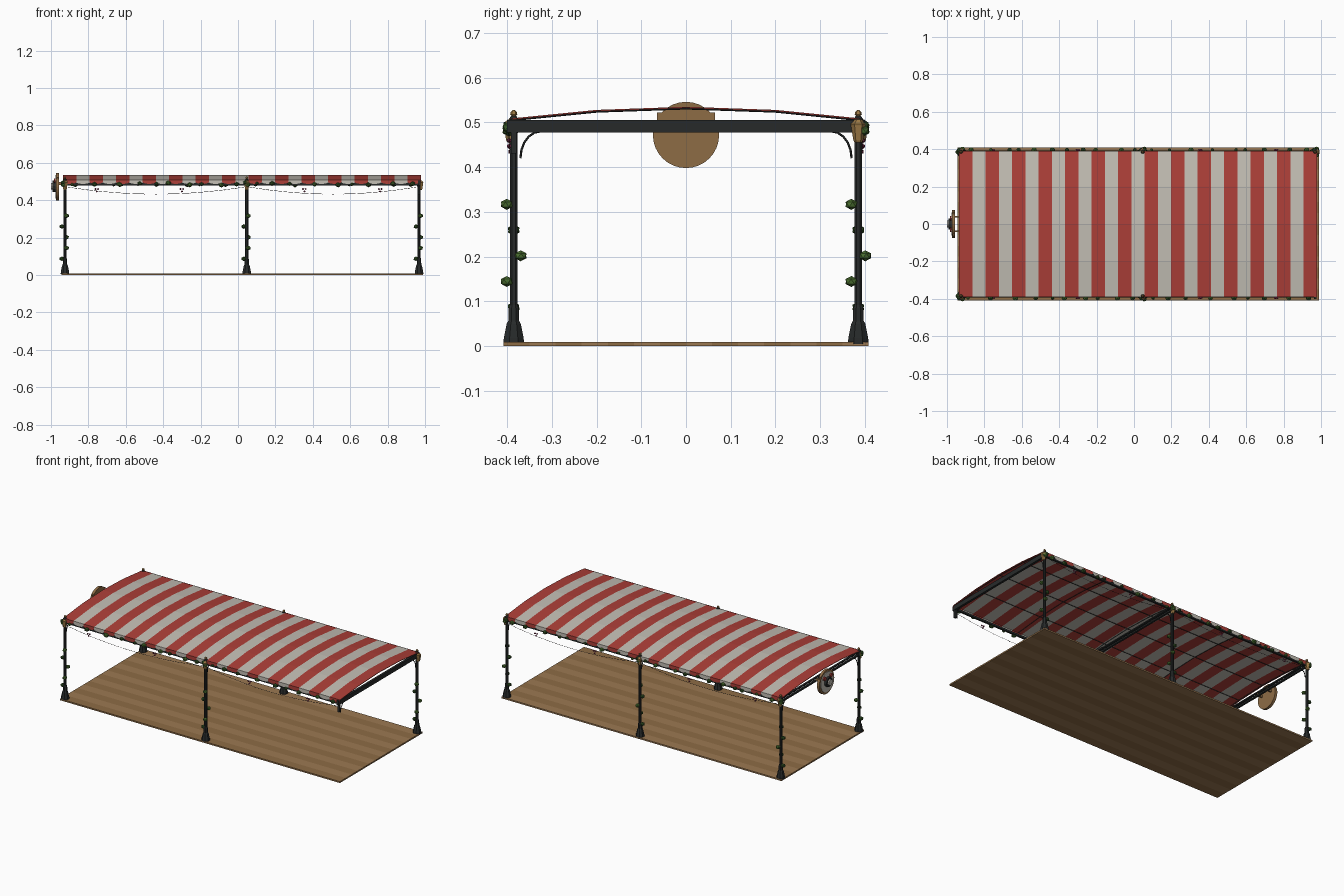
import bpy, bmesh, math, random
from mathutils import Matrix, Vector

if "Cube" in bpy.data.objects:
    bpy.data.objects.remove(bpy.data.objects["Cube"])

random.seed(4)


def mat(name, col):
    m = bpy.data.materials.new(name)
    m.diffuse_color = (*col, 1)
    m.use_nodes = True
    m.node_tree.nodes["Principled BSDF"].inputs["Base Color"].default_value = m.diffuse_color
    return m


IRON = mat("iron", (0.02, 0.023, 0.023))
BRASS = mat("brass", (0.33, 0.19, 0.06))
RED = mat("red_cloth", (0.42, 0.05, 0.04))
CREAM = mat("cream_cloth", (0.55, 0.52, 0.46))
WOOD = mat("wood", (0.27, 0.15, 0.06))
WOOD2 = mat("wood_light", (0.33, 0.19, 0.085))
LEAF = mat("leaf", (0.07, 0.16, 0.03))
LEAF2 = mat("leaf_dark", (0.035, 0.09, 0.02))
PINK = mat("bloom", (0.25, 0.03, 0.09))


def finish(name, bm, *mats):
    me = bpy.data.meshes.new(name)
    bm.to_mesh(me)
    bm.free()
    for m in mats:
        me.materials.append(m)
    ob = bpy.data.objects.new(name, me)
    bpy.context.collection.objects.link(ob)
    return ob


def box(bm, x0, x1, y0, y1, z0, z1, mi=0):
    M = Matrix.Translation(((x0 + x1) / 2, (y0 + y1) / 2, (z0 + z1) / 2)) @ Matrix.Diagonal((x1 - x0, y1 - y0, z1 - z0, 1))
    n = len(bm.faces)
    bmesh.ops.create_cube(bm, size=1, matrix=M)
    for f in list(bm.faces)[n:]:
        f.material_index = mi


def lathe(bm, prof, x, y, n=8):
    # stack of rings from (radius, z) pairs, capped at both ends
    rings = [[bm.verts.new((x + r * math.cos(math.tau * (i + .5) / n), y + r * math.sin(math.tau * (i + .5) / n), z))
              for i in range(n)] for r, z in prof]
    for a, b in zip(rings, rings[1:]):
        for i in range(n):
            j = (i + 1) % n
            bm.faces.new((a[i], a[j], b[j], b[i]))
    bm.faces.new(rings[0][::-1])
    bm.faces.new(rings[-1])


def blob(bm, p, r, mi=0):
    n = len(bm.faces)
    M = Matrix.Translation(p) @ Matrix.Rotation(random.random() * 6, 4, 'Z') @ Matrix.Diagonal((1, 1, .85, 1))
    bmesh.ops.create_icosphere(bm, subdivisions=1, radius=r, matrix=M)
    for f in list(bm.faces)[n:]:
        f.material_index = mi


def tube(name, paths, r, m):
    cu = bpy.data.curves.new(name, 'CURVE')
    cu.dimensions = '3D'
    cu.bevel_depth, cu.bevel_resolution = r, 0
    for pts in paths:
        s = cu.splines.new('POLY')
        s.points.add(len(pts) - 1)
        for q, p in zip(s.points, pts):
            q.co = (*p, 1)
    cu.materials.append(m)
    ob = bpy.data.objects.new(name, cu)
    bpy.context.collection.objects.link(ob)


XL, XM, XR, Y = -0.925, 0.047, 0.968, 0.385
posts = [(XL, -Y), (XM, -Y), (XL, Y), (XM, Y), (XR, Y)]   # front right corner is open

# plank floor
bm = bmesh.new()
N = 14
for i in range(N):
    y = -0.408 + 0.816 * i / N
    box(bm, -0.945, 0.99, y, y + 0.816 / N, 0, 0.009, i % 2)
finish("plank_floor", bm, WOOD, WOOD2)

# posts with flared feet, brass lantern collars, finials
bm, bb = bmesh.new(), bmesh.new()
for x, y in posts:
    lathe(bm, [(.025, .005), (.024, .018), (.017, .05), (.013, .057), (.012, .085), (.009, .092),
               (.009, .475), (.012, .48), (.012, .508), (.006, .514)], x, y)
    sx, sy = (0.008 if x > .5 else 0), (0 if x > .5 else math.copysign(.006, y))
    lathe(bb, [(.008, .455), (.011, .46), (.016, .492), (.017, .496), (.008, .506)], x + sx, y + sy, 6)
    lathe(bb, [(.003, .512), (.008, .518), (.007, .523), (.002, .528)], x, y, 6)
finish("posts", bm, IRON)
finish("brass_lanterns", bb, BRASS)

# beams: long rails, solid right end beam, paired bars at left and middle
bm = bmesh.new()
for s in (-1, 1):
    box(bm, XL, XR + .008, s * Y - .006, s * Y + .006, .480, .492)
box(bm, XR - .006, XR + .008, -.4, .4, .478, .505)
for x in (XL, XM):
    box(bm, x - .006, x + .006, -.395, .395, .478, .487)
    box(bm, x - .006, x + .006, -.395, .395, .498, .505)
box(bm, XR - .006, XR + .006, -Y - .006, -Y + .006, .43, .48)   # stub at open corner
finish("roof_beams", bm, IRON)

# curved corner brackets
paths = []
for x in (XL, XM, XR):
    for s in (-1, 1):
        paths.append([(x, s * (.37 - .045 * (1 - math.cos(a))), .42 + .06 * math.sin(a))
                      for a in [math.pi / 2 * i / 5 for i in range(6)]])
tube("curved_brackets", paths, .0025, IRON)

# arched striped canopy
prof = [(-.39, .509), (-.2, .528), (0, .535), (.2, .528), (.39, .509)]
X0, X1, NS = -0.935, 0.978, 27
W = (X1 - X0) / NS
bm = bmesh.new()
for i in range(NS):
    a, b = X0 + i * W, X0 + (i + 1) * W
    for (y0, z0), (y1, z1) in zip(prof, prof[1:]):
        f = bm.faces.new([bm.verts.new(p) for p in ((a, y0, z0), (b, y0, z0), (b, y1, z1), (a, y1, z1))])
        f.material_index = i % 2
bmesh.ops.remove_doubles(bm, verts=bm.verts, dist=1e-5)
ob = finish("striped_canopy", bm, RED, CREAM)
sol = ob.modifiers.new("thickness", 'SOLIDIFY')
sol.thickness = .003

# scalloped valances on both long sides
bm = bmesh.new()
for s in (-1, 1):
    for i in range(NS):
        a = X0 + i * W
        pts = [(0, .509), (0, .494), (.2, .489), (.5, .487), (.8, .489), (1, .494), (1, .509)]
        f = bm.faces.new([bm.verts.new((a + u * W, s * .392, z)) for u, z in (pts if s < 0 else pts[::-1])])
        f.material_index = i % 2
finish("valances", bm, RED, CREAM)

# thin ribs and purlins under the cloth
ribs = [[(x, y, z - .004) for y, z in prof] for x in (XL, -.44, XM, .51, XR)]
purl = [[(XL, y, z - .004), (XR, y, z - .004)] for y, z in prof[1:4]]
tube("canopy_ribs", ribs + purl, .0022, IRON)

# sagging light strings with bulbs and hanging blooms
wires = []
bm = bmesh.new()
for s in (-1, 1):
    for a, b in ((XL, XM), (XM, XR)):
        def sag(t):
            return Vector((a + (b - a) * t, s * .395, .473 - .04 * 4 * t * (1 - t)))
        wires.append([sag(k / 16) for k in range(17)])
        for k in range(1, 16):
            blob(bm, sag(k / 16) - Vector((0, 0, .001)), .002)
    for x in (-.755, -.3, .355, .76):
        for dx, dz in ((-.007, .46), (.007, .46), (0, .447)):
            blob(bm, (x + dx, s * .395, dz), .006)
tube("light_strings", wires, .001, IRON)
finish("bulbs_and_blooms", bm, PINK)

# climbing leaves spiralling up posts, and garlands on long rails
bm = bmesh.new()
for x, y in posts:
    for k in range(5):
        a = math.radians(180 + 120 * k)
        blob(bm, (x + .016 * math.cos(a), y + .018 * math.sin(a), .087 + .0575 * k), .0145, int(k % 3 == 0))
    for k in range(2):
        blob(bm, (x + random.uniform(-.012, .008), y + math.copysign(.01, y), .482 + .012 * k), .015, k)
for s in (-1, 1):
    for x in (-.88, -.76, -.65, -.62, -.53, -.44, -.36, -.27, -.2, -.08, .0, .1, .18, .29, .42, .54, .6, .7, .83, .92):
        blob(bm, (x + random.uniform(-.015, .015), s * .396, .486 + random.uniform(-.005, .006)),
             random.uniform(.009, .016), random.randint(0, 1))
finish("leaves", bm, LEAF, LEAF2)


# round hanging sign at the left end
def disc(name, x0, x1, r, m, y=0, z=.472, n=32):
    b = bmesh.new()
    M = Matrix.Translation(((x0 + x1) / 2, y, z)) @ Matrix.Rotation(math.pi / 2, 4, 'Y')
    bmesh.ops.create_cone(b, cap_ends=True, segments=n, radius1=r, radius2=r, depth=x1 - x0, matrix=M)
    finish(name, b, m)


disc("sign_board", -.973, -.957, .074, WOOD)
disc("sign_face", -.977, -.972, .062, CREAM)
disc("sign_emblem", -.992, -.976, .03, IRON, z=.475, n=12)
disc("sign_emblem_centre", -1.0, -.99, .018, CREAM, z=.475, n=12)
for s in (-1, 1):
    disc("sign_red_dot", -.985, -.976, .012, RED, s * .032, .505, 8)
bm = bmesh.new()
for s in (-1, 1):
    box(bm, -.96, XL, s * .04 - .004, s * .04 + .004, .482, .498)
    box(bm, -.969, -.96, s * .058 - .007, s * .058 + .007, .505, .522)
finish("sign_mounts", bm, WOOD)
